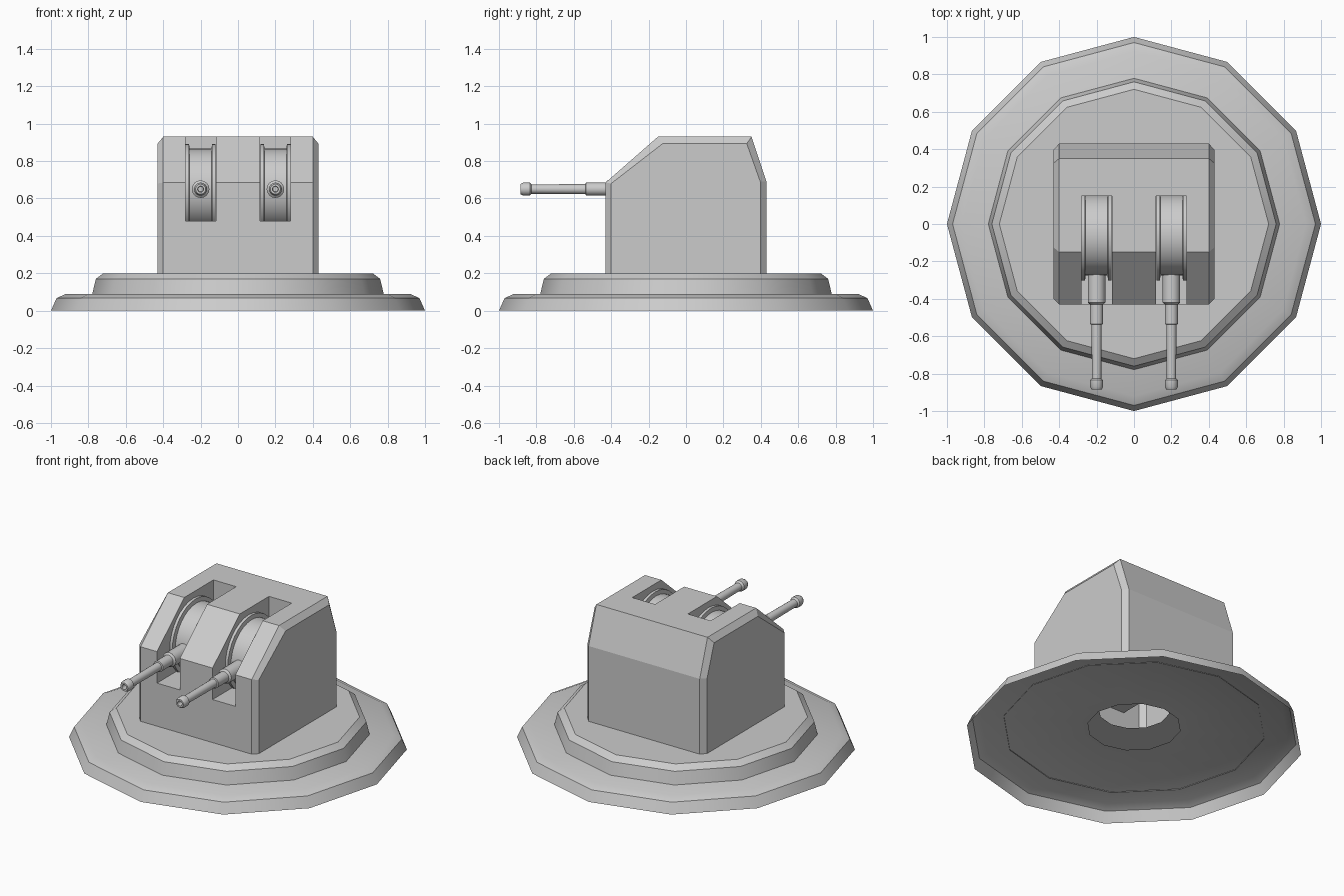
import bpy, bmesh, math
from mathutils import Matrix, Vector

if "Cube" in bpy.data.objects:
    bpy.data.objects.remove(bpy.data.objects["Cube"])


def finish(name, bm, smooth=None):
    bmesh.ops.recalc_face_normals(bm, faces=bm.faces)
    me = bpy.data.meshes.new(name)
    bm.to_mesh(me)
    bm.free()
    ob = bpy.data.objects.new(name, me)
    bpy.context.collection.objects.link(ob)
    if smooth:
        bpy.ops.object.select_all(action='DESELECT')
        ob.select_set(True)
        bpy.context.view_layer.objects.active = ob
        bpy.ops.object.shade_smooth_by_angle(angle=math.radians(smooth))
    return ob


def bridge(bm, loops, closed=True):
    for a, b in zip(loops, loops[1:]):
        n = len(a)
        for i in range(n):
            j = (i + 1) % n
            bm.faces.new((a[i], a[j], b[j], b[i]))


def lathe(name, profile, segs, matrix=Matrix(), cap=False, smooth=32):
    """Revolve (radius, height) points about local z."""
    bm = bmesh.new()
    loops = []
    for r, h in profile:
        loops.append([bm.verts.new(matrix @ Vector((
            r * math.cos(2 * math.pi * i / segs),
            r * math.sin(2 * math.pi * i / segs), h))) for i in range(segs)])
    bridge(bm, loops)
    if cap:
        bm.faces.new(loops[0])
        bm.faces.new(loops[-1])
    return finish(name, bm, smooth)


# Stepped twelve-sided base: two open shells with centre holes
lower_base = lathe("lower_base", [(1, 0), (.97, .067), (.92, .09), (.276, .09)], 12)
upper_base = lathe("upper_base", [(.78, .086), (.76, .17), (.72, .2), (.21, .2)], 12)
for base in (lower_base, upper_base):  # open shells: keep tops facing up
    if base.data.polygons[-1].normal.z < 0:
        base.data.flip_normals()

# Turret housing: side profile with chamfered flanks
outer = [(-.43, .2), (-.43, .685), (-.15, .93), (.35, .93), (.43, .69), (.43, .2)]
inner = [(-.40, .2), (-.40, .68), (-.125, .893), (.325, .893), (.397, .69), (.397, .2)]
bm = bmesh.new()
loops = [[bm.verts.new((x, y, z)) for y, z in prof]
         for x, prof in ((-.43, inner), (-.40, outer), (.40, outer), (.43, inner))]
bridge(bm, loops)
bm.faces.new(loops[0])
bm.faces.new(loops[-1])
housing = finish("turret_housing", bm)

# Gun slots cut into the front and roof
bm = bmesh.new()
for x in (-.2, .2):
    m = Matrix.Translation((x, -.225, .84)) @ Matrix.Diagonal((.164, .75, .72, 1))
    bmesh.ops.create_cube(bm, size=1, matrix=m)
cutter = finish("slot_cutter", bm)
cutter.hide_render = True
mod = housing.modifiers.new("slots", 'BOOLEAN')
mod.operation = 'DIFFERENCE'
mod.solver = 'EXACT'
mod.object = cutter
bpy.context.view_layer.objects.active = housing
bpy.ops.object.modifier_apply(modifier=mod.name)
bpy.data.objects.remove(cutter)

# Housing is open underneath
bm = bmesh.new()
bm.from_mesh(housing.data)
low = [f for f in bm.faces if all(v.co.z < .21 for v in f.verts)]
bmesh.ops.delete(bm, geom=low, context='FACES')
bm.to_mesh(housing.data)
bm.free()

# Grooved pivot drums and stepped barrels
drum = [(.242, -.08), (.242, -.062), (.216, -.058),
        (.216, .058), (.242, .062), (.242, .08)]
barrel = [(.047, .2), (.047, .36), (.035, .37), (.035, .475), (.027, .478),
          (.025, .765), (.035, .775), (.035, .81), (.027, .825), (.016, .825), (.014, .79)]
for side, x in (("left", -.2), ("right", .2)):
    at = Matrix.Translation((x, -.06, .65))
    lathe(side + "_gun_drum", drum, 32, at @ Matrix.Rotation(math.pi / 2, 4, 'Y'), True)
    lathe(side + "_gun_barrel", barrel, 16, at @ Matrix.Rotation(math.pi / 2, 4, 'X'), True)
